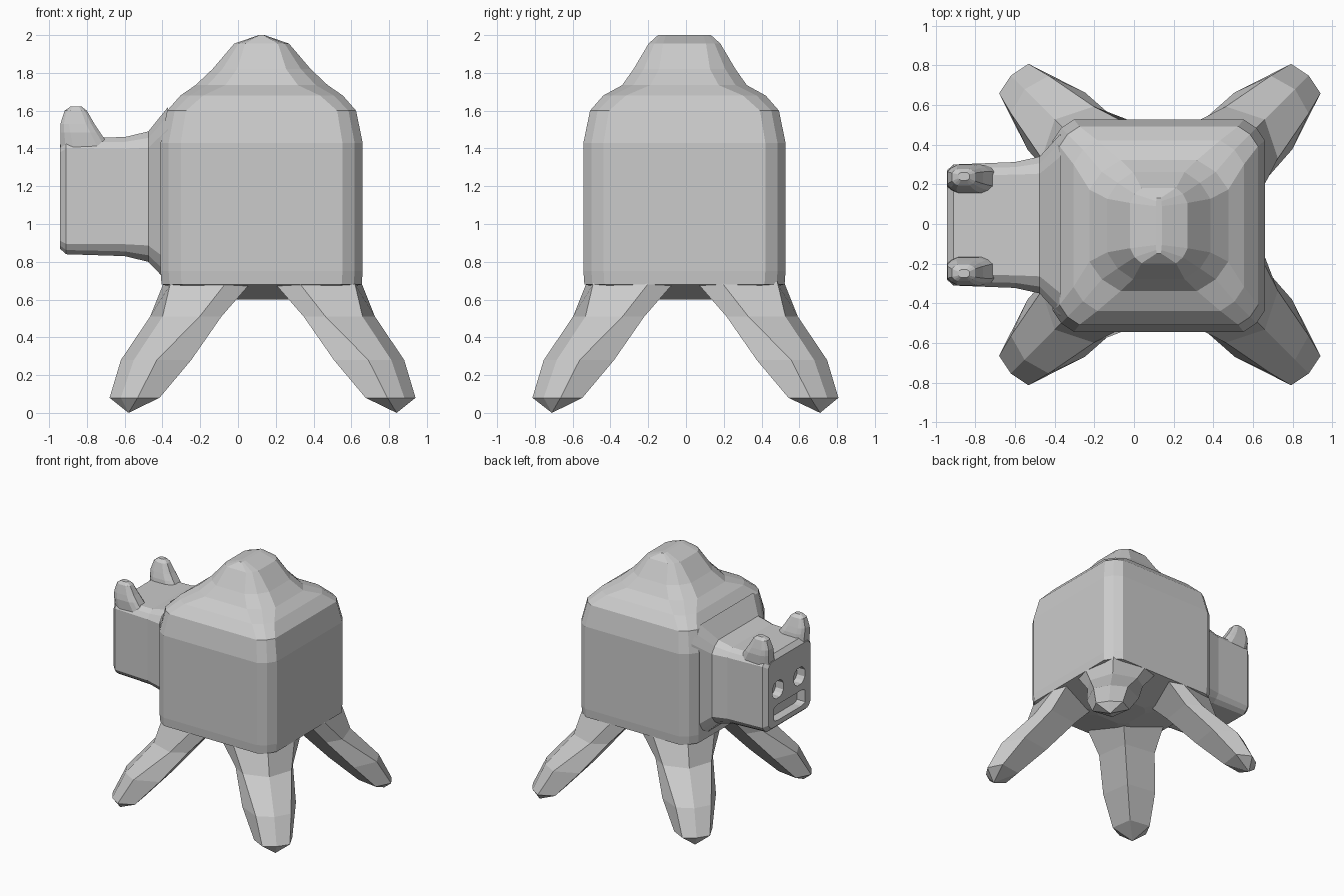
import bpy, bmesh

if "Cube" in bpy.data.objects:
    bpy.data.objects.remove(bpy.data.objects["Cube"])

CX, CY = 0.125, -0.008     # body centre line


def ring(u0, u1, v0, v1, f):
    """Twelve-point rounded rectangle; f is the straight share of each side."""
    m = 1 - 0.4 * (1 - f)
    corner = [(1, f), (m, m), (f, 1)]
    pts = []
    for su, sv, rev in ((1, 1, 0), (-1, 1, 1), (-1, -1, 0), (1, -1, 1)):
        for a, b in (corner[::-1] if rev else corner):
            pts.append(((u0 + u1) / 2 + su * a * (u1 - u0) / 2,
                        (v0 + v1) / 2 + sv * b * (v1 - v0) / 2))
    return pts


def loft(name, rings, tip=None):
    """Skin a list of 3D rings; the end is capped or drawn to a tip point."""
    bm = bmesh.new()
    rows = [[bm.verts.new(p) for p in r] for r in rings]
    n = len(rows[0])
    for a, b in zip(rows, rows[1:]):
        for i in range(n):
            j = (i + 1) % n
            bm.faces.new((a[i], a[j], b[j], b[i]))
    bm.faces.new(rows[0])
    if tip:
        t = bm.verts.new(tip)
        for i in range(n):
            bm.faces.new((rows[-1][i], rows[-1][(i + 1) % n], t))
    else:
        bm.faces.new(rows[-1])
    bmesh.ops.recalc_face_normals(bm, faces=bm.faces)
    me = bpy.data.meshes.new(name)
    bm.to_mesh(me)
    bm.free()
    ob = bpy.data.objects.new(name, me)
    bpy.context.collection.objects.link(ob)
    return ob


def combine(target, other, operation):
    """Apply an exact boolean and discard the second solid."""
    mod = target.modifiers.new(other.name, "BOOLEAN")
    mod.operation, mod.solver, mod.object = operation, "EXACT", other
    bpy.context.view_layer.objects.active = target
    bpy.ops.object.modifier_apply(modifier=mod.name)
    bpy.data.objects.remove(other)


# Body and hump: z, half width in x, half width in y, straightness
body_rows = [(0.60, 0.16, 0.16, 0.6), (0.68, 0.53, 0.53, 0.8),
             (0.75, 0.535, 0.535, 0.8), (1.43, 0.535, 0.535, 0.8),
             (1.60, 0.50, 0.50, 0.8), (1.68, 0.43, 0.43, 0.72),
             (1.735, 0.35, 0.33, 0.55), (1.82, 0.26, 0.27, 0.5),
             (1.955, 0.145, 0.19, 0.6), (2.0, 0.015, 0.14, 0.7)]
body = loft("body", [[(x, y, z) for x, y in ring(CX - hx, CX + hx, CY - hy, CY + hy, f)]
                     for z, hx, hy, f in body_rows])

# Splayed legs: z, inner and outer reach, then shares of that reach for the
# widest side corner, the outer ridge and the inner side edge
leg_rows = [(0.78, 0.10, 0.50, 0.25, 0.90, 0.90), (0.68, 0.06, 0.527, 0.30, 0.92, 0.93),
            (0.51, 0.21, 0.595, 0.32, 0.83, 0.82), (0.28, 0.37, 0.75, 0.50, 0.82, 0.78),
            (0.08, 0.54, 0.81, 0.45, 0.78, 0.78)]


def leg(name, sx, sy):
    rings = []
    for z, d0, d1, k, c, q in leg_rows:
        s = d1 - d0
        uv = [(1, k), (c, c), (k, 1), (0.02, q), (0.12, 0.12), (q, 0.02)]
        rings.append([(0.13 + sx * (d0 + s * u), -0.003 + sy * (d0 + s * v), z)
                      for u, v in uv])
    return loft(name, rings, tip=(0.13 + sx * 0.71, sy * 0.71, 0))


# Head with flared neck: x, half width, bottom, top, straightness
head_rows = [(-0.37, 0.46, 0.69, 1.62, 0.75), (-0.475, 0.345, 0.80, 1.49, 0.75),
             (-0.60, 0.317, 0.83, 1.46, 0.8), (-0.91, 0.305, 0.84, 1.455, 0.82),
             (-0.943, 0.275, 0.87, 1.42, 0.85)]
head = loft("head", [[(x, y, z) for y, z in ring(-0.005 - h, -0.005 + h, lo, hi, f)]
                     for x, h, lo, hi, f in head_rows])

# Horns on the upper front corners: z, x range, y range
horn_rows = [(1.38, -0.938, -0.66, 0.15, 0.30), (1.485, -0.941, -0.73, 0.165, 0.305),
             (1.53, -0.94, -0.76, 0.178, 0.298), (1.60, -0.918, -0.80, 0.20, 0.283),
             (1.623, -0.885, -0.83, 0.225, 0.265)]
for s, side in ((-1, "right"), (1, "left")):
    loft(f"{side}_horn", [[(x, s * y - 0.005, z) for x, y in ring(x0, x1, y0, y1, 0.5)]
                          for z, x0, x1, y0, y1 in horn_rows])

# Eye and mouth recesses cut into the face
for name, y, z, hy, hz, f in (("left_eye", 0.145, 1.165, 0.07, 0.07, 0.4),
                              ("right_eye", -0.135, 1.165, 0.07, 0.07, 0.4),
                              ("mouth", -0.005, 0.975, 0.205, 0.065, 0.75)):
    cut = loft(name, [[(x, b, c) for b, c in ring(y - hy, y + hy, z - hz, z + hz, f)]
                      for x in (-1.05, -0.87)])
    combine(head, cut, "DIFFERENCE")

# Merge legs and head into one continuous body skin
for sx, end in ((-1, "front"), (1, "rear")):
    for sy, side in ((-1, "right"), (1, "left")):
        combine(body, leg(f"{end}_{side}_leg", sx, sy), "UNION")
combine(body, head, "UNION")
